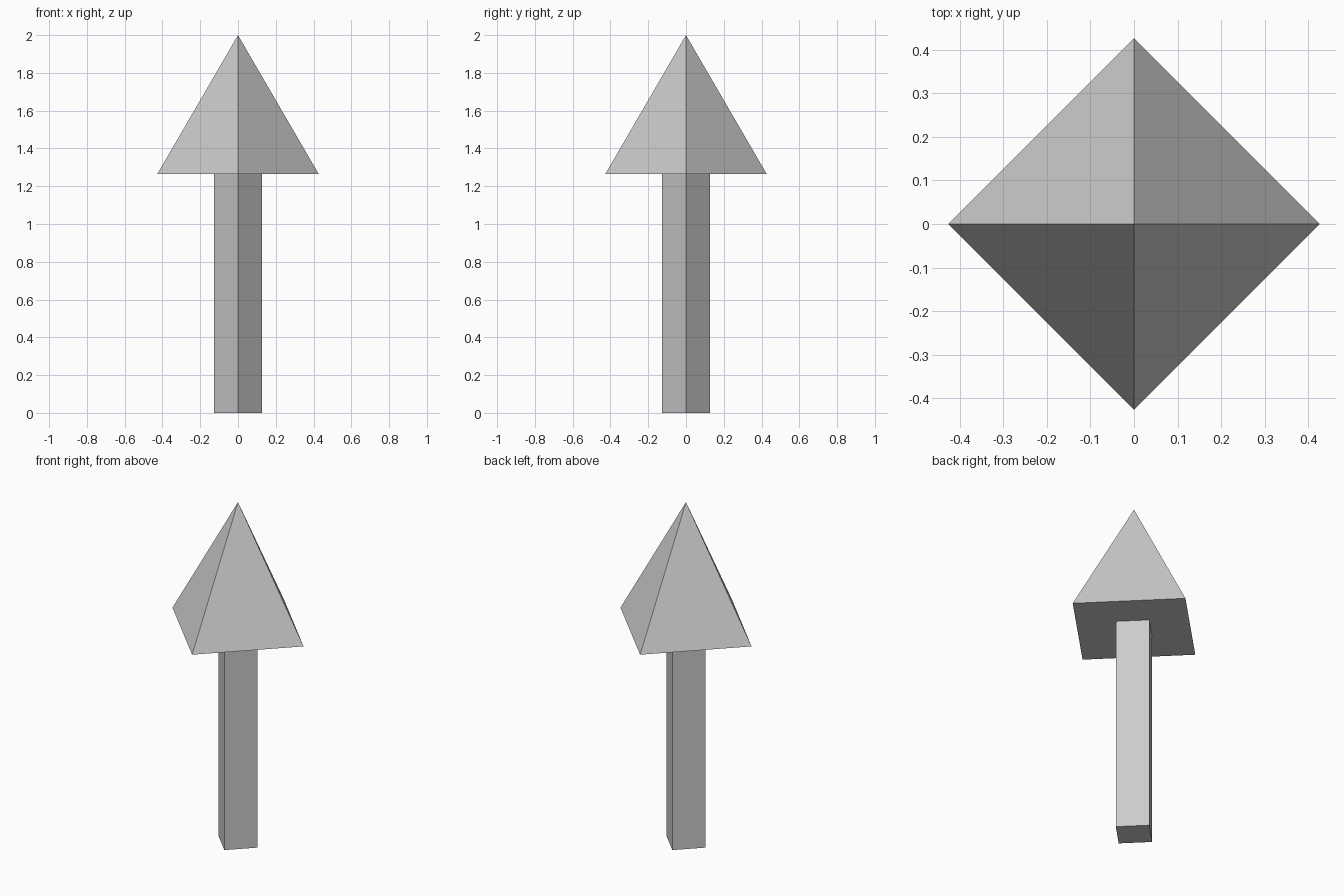
import bpy

if "Cube" in bpy.data.objects:
    bpy.data.objects.remove(bpy.data.objects["Cube"])

BASE_Z = 1.265   # height where the head meets the shaft
TOP_Z = 2.0


def four_sided(name, r_bottom, r_top, z0, z1):
    # Four-sided solid with its corners on the x and y axes
    bpy.ops.mesh.primitive_cone_add(
        vertices=4, radius1=r_bottom, radius2=r_top,
        depth=z1 - z0, location=(0, 0, (z0 + z1) / 2))
    obj = bpy.context.object
    obj.name = name
    return obj


# Square shaft
four_sided("arrow_shaft", 0.127, 0.127, 0.0, BASE_Z)

# Pyramid head
four_sided("arrow_head", 0.427, 0.0, BASE_Z, TOP_Z)
